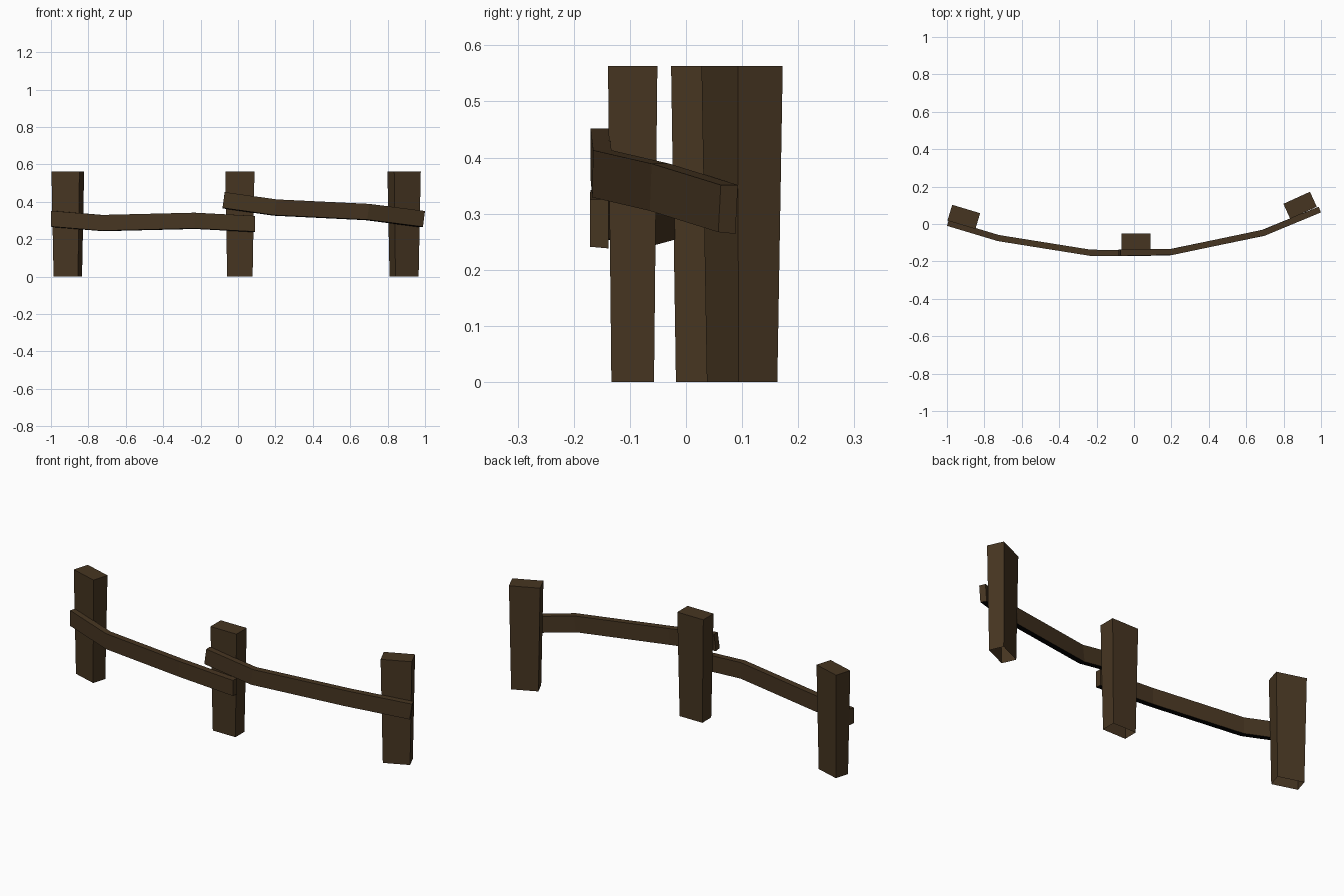
import bpy, bmesh, math
from mathutils import Vector

if "Cube" in bpy.data.objects:
    bpy.data.objects.remove(bpy.data.objects["Cube"])


def material(name, rgb):
    m = bpy.data.materials.new(name)
    m.diffuse_color = (*rgb, 1)
    m.use_nodes = True
    m.node_tree.nodes["Principled BSDF"].inputs["Base Color"].default_value = m.diffuse_color
    return m


wood = material("dark_brown_wood", (0.062, 0.036, 0.0155))
black = material("black_underside", (0.001, 0.001, 0.001))


def finish(name, bm, mats):
    mesh = bpy.data.meshes.new(name)
    bm.to_mesh(mesh)
    bm.free()
    for m in mats:
        mesh.materials.append(m)
    ob = bpy.data.objects.new(name, mesh)
    bpy.context.collection.objects.link(ob)
    return ob


def post(name, x, y, angle, height=0.563):
    # tapered box, wider at the top, open underneath
    bm = bmesh.new()
    rings = []
    for z, hx, hy in ((0, 0.068, 0.038), (height, 0.078, 0.044)):
        rings.append([bm.verts.new((sx * hx, sy * hy, z))
                      for sx, sy in ((-1, -1), (1, -1), (1, 1), (-1, 1))])
    low, top = rings
    for i in range(4):
        j = (i + 1) % 4
        bm.faces.new((low[i], low[j], top[j], top[i]))
    bm.faces.new(top)
    bmesh.ops.recalc_face_normals(bm, faces=bm.faces)
    ob = finish(name, bm, [wood])
    ob.location = (x, y, 0)
    ob.rotation_euler.z = math.radians(angle)


def rail(name, path, lean, half_t=0.0165, half_h=0.042):
    # rectangular plank swept along a bent path, ends capped, underside black
    bm = bmesh.new()
    pts = [Vector(p) for p in path]
    rings = []
    for i, p in enumerate(pts):
        d = pts[min(i + 1, len(pts) - 1)] - pts[max(i - 1, 0)]
        d.z = 0
        d.normalize()
        side = Vector((d.y, -d.x, 0)) * half_t
        up = Vector((0, 0, half_h)) + d * lean
        ring = [bm.verts.new(p + side * s + up * u)
                for s, u in ((1, -1), (1, 1), (-1, 1), (-1, -1))]
        ring[3].co.z -= 0.003  # rear lower edge hangs slightly lower
        rings.append(ring)
    for a, b in zip(rings, rings[1:]):
        for i in range(4):
            j = (i + 1) % 4
            f = bm.faces.new((a[i], a[j], b[j], b[i]))
            f.material_index = 1 if i == 3 else 0
    bm.faces.new(rings[0])
    bm.faces.new(rings[-1])
    bmesh.ops.recalc_face_normals(bm, faces=bm.faces)
    finish(name, bm, [wood, black])


# three posts along the curve
post("left_post", -0.91, 0.038, -16.7)
post("middle_post", 0.01, -0.095, 0)
post("right_post", 0.888, 0.1, 24.5)

# two bent rails overlapping at the middle post
rail("left_rail", [(-0.995, 0.006, 0.31), (-0.726, -0.075, 0.288),
                   (-0.232, -0.154, 0.30), (0.09, -0.155, 0.283)], 0.0)
rail("right_rail", [(-0.077, -0.154, 0.41), (0.198, -0.15, 0.371),
                    (0.692, -0.047, 0.347), (0.988, 0.075, 0.309)], 0.006)
